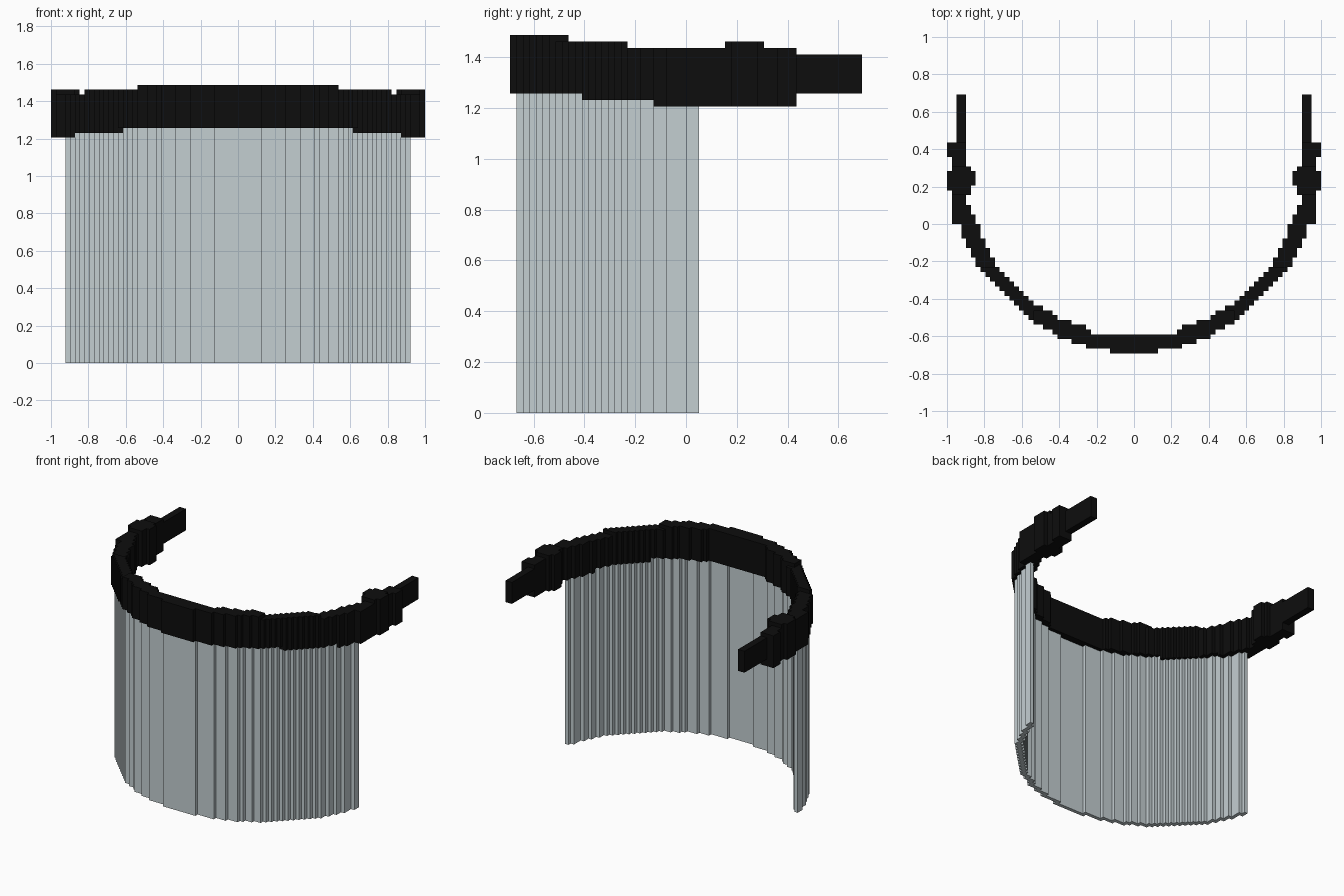
import bpy
import bmesh

if "Cube" in bpy.data.objects:
    bpy.data.objects.remove(bpy.data.objects["Cube"], do_unlink=True)

U = 2 / 78  # block size


def material(name, rgb):
    mat = bpy.data.materials.new(name)
    mat.use_nodes = True
    mat.diffuse_color = (*rgb, 1)
    bsdf = mat.node_tree.nodes["Principled BSDF"]
    bsdf.inputs["Base Color"].default_value = (*rgb, 1)
    bsdf.inputs["Roughness"].default_value = 0.7
    return mat


def block(x0, x1, y0, y1):
    return {(x, y) for x in range(x0, x1) for y in range(y0, y1)}


def build_columns(name, spans, mat):
    """Skin a set of block columns, each with a bottom and a top, on both sides."""
    spans = {**spans, **{(-1 - x, y): s for (x, y), s in spans.items()}}
    bm = bmesh.new()

    def quad(*points):
        bm.faces.new([bm.verts.new([c * U for c in p]) for p in points])

    for (x, y), (lo, hi) in spans.items():
        corners = [(x, y), (x + 1, y), (x + 1, y + 1), (x, y + 1)]
        quad(*[(*c, hi) for c in corners])
        quad(*[(*c, lo) for c in reversed(corners)])
        for i, (dx, dy) in enumerate([(0, -1), (1, 0), (0, 1), (-1, 0)]):
            a, b = corners[i], corners[(i + 1) % 4]
            near = spans.get((x + dx, y + dy))
            walls = [(lo, hi)] if near is None else [(lo, near[0]), (near[1], hi)]
            for z0, z1 in walls:
                if z1 > z0:
                    quad((*a, z0), (*b, z0), (*b, z1), (*a, z1))
    bmesh.ops.remove_doubles(bm, verts=bm.verts, dist=U / 100)
    bmesh.ops.dissolve_limit(bm, angle_limit=0.01, verts=bm.verts, edges=bm.edges)
    mesh = bpy.data.meshes.new(name)
    bm.to_mesh(mesh)
    bm.free()
    mesh.materials.append(mat)
    obj = bpy.data.objects.new(name, mesh)
    bpy.context.collection.objects.link(obj)


# Visor path: wide steps at the front, a diagonal, then long steps at the side
path, links = set(), set()
start = 0
for row, end in enumerate([5, 10, 13, 16, 17, 19, 21], -26):
    path |= block(start, end, row, row + 1)
    links.add((max(start - 1, 0), row))
    start = end
for x in range(21, 31):
    path.add((x, x - 40))
    links.add((x - 1, x - 40))
row = -9
for x, end in enumerate([-7, -5, -3, 0, 2], 31):
    path |= block(x, x + 1, row, end)
    links.add((x - 1, row))
    row = end

# Headband: the path thickened one block outward and two inward
offsets = [(0, 0), (1, 0), (0, -1), (-1, 0), (-2, 0), (0, 1), (0, 2), (-1, 1)]
band = {(x + dx, y + dy) for x, y in path for dx, dy in offsets
        if x + dx >= 0 and y + dy < 2 and not (y + dy == -23 and x < 10)}
band |= block(35, 38, 0, 14) | block(34, 35, 2, 4)
# Hinge, rear clip and temple arm
band |= block(34, 38, 6, 12) | block(33, 39, 8, 11) | block(38, 39, 7, 8)
band |= block(35, 39, 14, 17) | block(35, 37, 17, 27)


def band_span(x, y):
    if y >= 17:
        return 49, 55
    lo = 49 if y < -16 and x < 26 else 48 if y < -4 and x < 34 else 47
    if y < -18 and x < 21:
        hi = 58
    elif (y < -9 and x < 32) or 6 <= y < 12:
        hi = 57
    else:
        hi = 56
    return lo, hi


black = material("Matte Black", (0.004, 0.004, 0.004))
grey = material("Pale Grey", (0.55, 0.62, 0.64))

build_columns("headband", {c: band_span(*c) for c in band}, black)
build_columns("visor", {c: (0, band_span(*c)[0]) for c in path | links}, grey)
